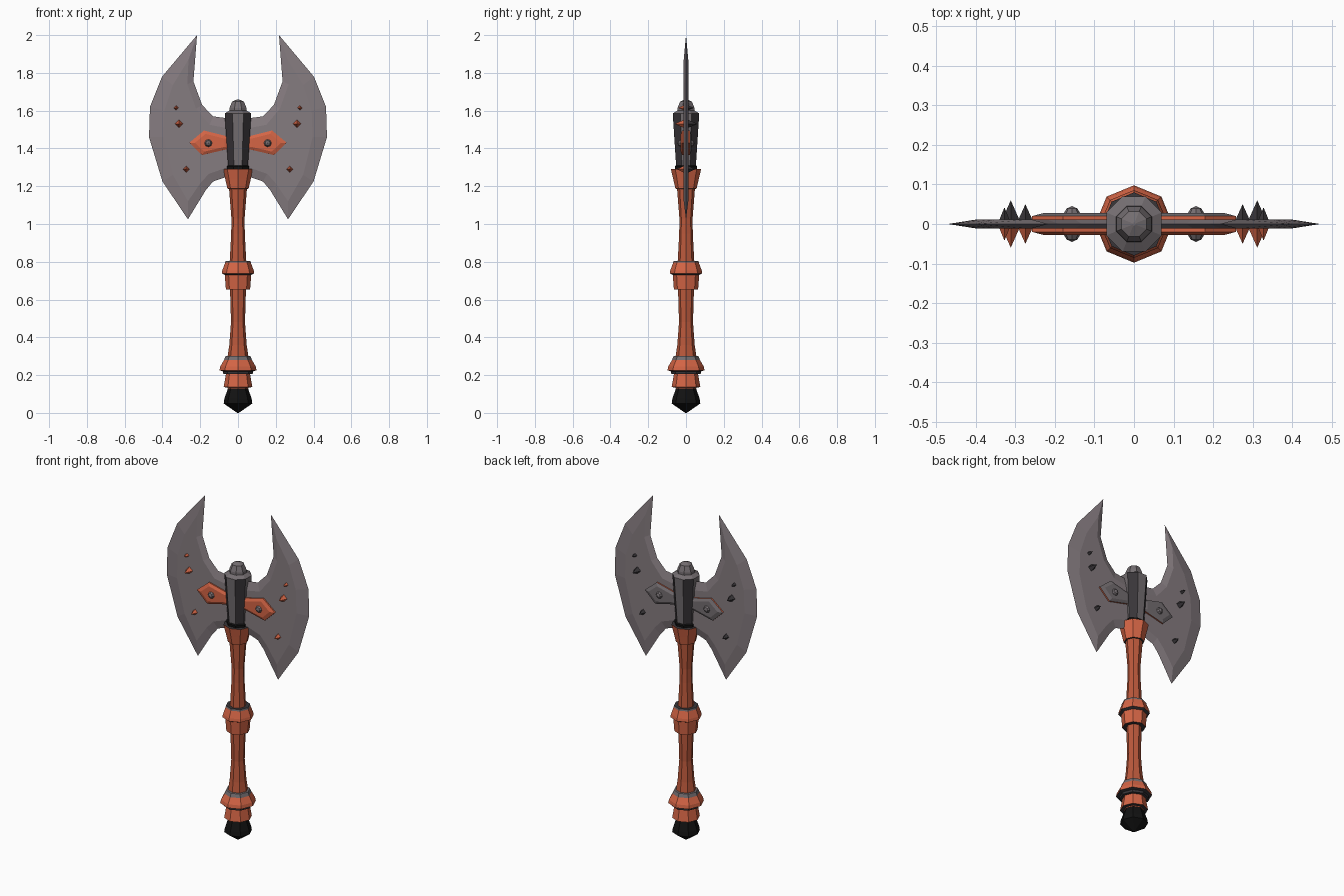
import bpy, bmesh, math
from mathutils import Vector

if "Cube" in bpy.data.objects:
    bpy.data.objects.remove(bpy.data.objects["Cube"])


def mat(name, rgb):
    m = bpy.data.materials.new(name)
    m.diffuse_color = (*rgb, 1)
    m.use_nodes = True
    m.node_tree.nodes["Principled BSDF"].inputs["Base Color"].default_value = m.diffuse_color
    return m


STEEL = mat("blade steel", (.235, .20, .215))
IRON = mat("head iron", (.175, .155, .165))
DARK = mat("dark iron", (.04, .036, .04))
ORANGE = mat("orange", (.66, .13, .06))
WOOD = mat("red wood", (.50, .10, .045))
BLACK = mat("black", (.006, .006, .006))


def finish(bm, name, mats):
    bmesh.ops.recalc_face_normals(bm, faces=bm.faces)
    me = bpy.data.meshes.new(name)
    bm.to_mesh(me)
    bm.free()
    for m in mats:
        me.materials.append(m)
    ob = bpy.data.objects.new(name, me)
    bpy.context.collection.objects.link(ob)
    return ob


def lathe(name, prof, mats, segs=None, turn=0, n=8):
    """Faceted turned part; prof = (radius, z), segs = material of each band."""
    bm = bmesh.new()
    rings = []
    for r, z in prof:
        rings.append([bm.verts.new((r * math.cos(turn + 2 * math.pi * i / n),
                                    r * math.sin(turn + 2 * math.pi * i / n), z))
                      for i in range(n)])
    for k in range(len(rings) - 1):
        for i in range(n):
            j = (i + 1) % n
            f = bm.faces.new((rings[k][i], rings[k][j], rings[k + 1][j], rings[k + 1][i]))
            f.material_index = segs[k] if segs else 0
    bm.faces.new(rings[0]).material_index = segs[0] if segs else 0
    bm.faces.new(rings[-1]).material_index = segs[-1] if segs else 0
    return finish(bm, name, mats)


def bevel_plate(name, outer, inner, y_edge, y_flat, mats):
    """Plate in the xz plane: rim at y_edge, raised inner outline at y_flat, both sides."""
    bm = bmesh.new()
    n = len(outer)
    rim = {}
    for s in (-1, 1):
        if y_edge > 0 or not rim:
            rim[s] = [bm.verts.new((x, s * y_edge, z)) for x, z in outer]
        else:
            rim[s] = rim[-1]
        top = [bm.verts.new((x, s * y_flat, z)) for x, z in inner]
        fs = [bm.faces.new(top)]
        for i in range(n):
            j = (i + 1) % n
            fs.append(bm.faces.new((rim[s][i], rim[s][j], top[j], top[i])))
        for f in fs:
            f.material_index = 1 if (s > 0 and len(mats) > 1) else 0
    if y_edge > 0:
        for i in range(n):
            j = (i + 1) % n
            bm.faces.new((rim[-1][i], rim[-1][j], rim[1][j], rim[1][i]))
    return finish(bm, name, mats)


# pommel
lathe("pommel", [(.004, 0), (.076, .05), (.072, .075), (.05, .14)], [BLACK])

# shaft
lathe("shaft", [(.055, .13), (.055, .30), (.046, .36), (.037, .48), (.042, .65), (.044, .80),
                (.036, .95), (.035, 1.03), (.046, 1.17), (.05, 1.22)], [WOOD])

# lower collar: cuff, dark groove, flared ring, iron band
lathe("lower_collar", [(.05, .135), (.076, .136), (.064, .205), (.078, .207), (.08, .22),
                       (.098, .225), (.094, .245), (.074, .28), (.066, .30), (.05, .302)],
      [ORANGE, DARK, IRON], [1, 0, 1, 1, 1, 0, 0, 2, 2])

# middle collar
lathe("middle_collar", [(.04, .652), (.064, .653), (.07, .73), (.086, .738), (.083, .755),
                        (.068, .795), (.066, .805), (.04, .803)],
      [ORANGE, DARK, IRON], [1, 0, 1, 0, 0, 2, 1])

# socket under the head
lathe("socket", [(.04, 1.185), (.056, 1.187), (.068, 1.24), (.08, 1.29), (.05, 1.292)],
      [ORANGE, DARK], [1, 0, 0, 1])
lathe("neck_ring", [(.062, 1.28), (.064, 1.305), (.05, 1.315)], [BLACK], turn=math.pi / 8)

# head core, slanted faces dark
head = lathe("head_core", [(.056, 1.30), (.076, 1.585), (.05, 1.60)], [IRON, DARK],
             turn=math.pi / 8)
for p in head.data.polygons:
    if abs(p.normal.x) > .5 and abs(p.normal.y) > .5:
        p.material_index = 1
lathe("head_cap", [(.05, 1.585), (.048, 1.615), (.034, 1.648), (.004, 1.66)], [IRON],
      turn=math.pi / 8)

# blade halves: sharp rim outline and inset flat outline
rim = [(0, 1.25), (.06, 1.25), (.132, 1.225), (.17, 1.18), (.265, 1.025), (.40, 1.225),
       (.471, 1.46), (.466, 1.62), (.402, 1.78), (.217, 2.0), (.236, 1.755), (.19, 1.63),
       (.132, 1.57), (.06, 1.56), (0, 1.56)]
flat = [(0, 1.30), (.07, 1.295), (.155, 1.265), (.20, 1.215), (.265, 1.12), (.345, 1.26),
        (.395, 1.46), (.39, 1.60), (.345, 1.735), (.262, 1.87), (.268, 1.74), (.222, 1.61),
        (.15, 1.525), (.07, 1.51), (0, 1.51)]
diamond = [(.04, 1.40), (.19, 1.365), (.258, 1.43), (.18, 1.495), (.04, 1.46)]
mid = Vector((.15, 1.43))
small = [tuple(mid + (Vector(p) - mid) * .72) for p in diamond]


def spike(name, x, z, r, tip):
    """Four-sided spikes on both faces, orange in front and dark behind."""
    bm = bmesh.new()
    for s in (-1, 1):
        base = [bm.verts.new((x + dx * r, s * .008, z + dz * r))
                for dx, dz in ((1, 0), (0, 1), (-1, 0), (0, -1))]
        top = bm.verts.new((x, s * tip, z))
        for i in range(4):
            bm.faces.new((base[i], base[(i + 1) % 4], top)).material_index = int(s > 0)
    finish(bm, name, [ORANGE, DARK])


for side, m in (("right", 1), ("left", -1)):
    def flip(pts):
        return [(m * x, z) for x, z in pts]
    bevel_plate("blade_" + side, flip(rim), flip(flat), 0, .012, [STEEL])
    bevel_plate("diamond_plate_" + side, flip(diamond), flip(small), .02, .028, [ORANGE, IRON])
    # rivet through the plate
    bm = bmesh.new()
    bmesh.ops.create_uvsphere(bm, u_segments=8, v_segments=6, radius=.027)
    for v in bm.verts:
        x, y, z = v.co
        v.co = (m * .157 + x, z * 1.68, 1.428 + y)
    finish(bm, "rivet_" + side, [IRON])
    for k, (x, z, r, t) in enumerate([(.328, 1.615, .014, .042), (.312, 1.53, .023, .06),
                                      (.275, 1.29, .019, .05)]):
        spike(f"spike_{side}_{k}", m * x, z, r, t)
